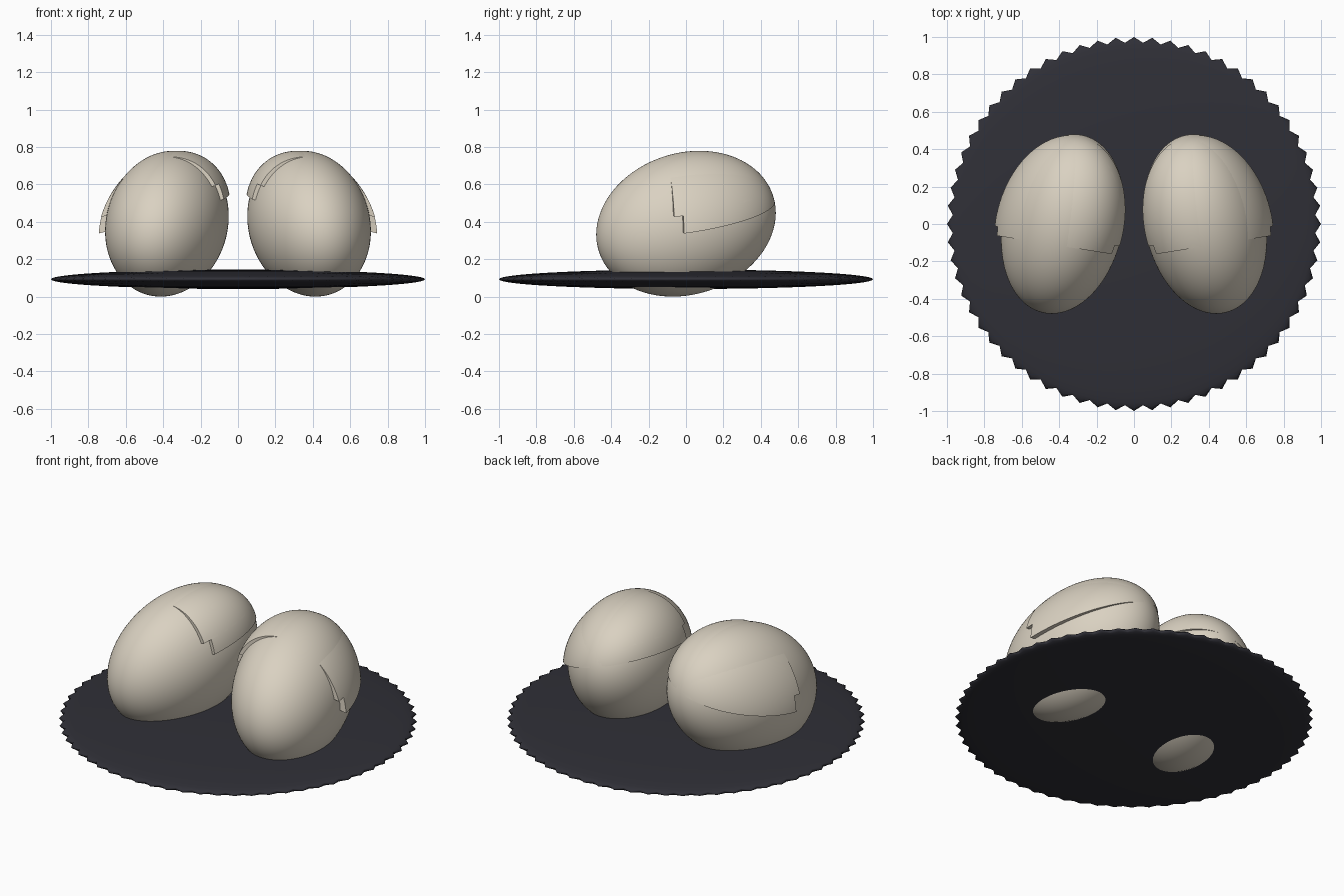
import bpy, bmesh, math
from mathutils import Matrix, Vector

cube = bpy.data.objects.get("Cube")
if cube:
    bpy.data.objects.remove(cube, do_unlink=True)


def material(name, rgb):
    mat = bpy.data.materials.new(name)
    mat.use_nodes = True
    mat.diffuse_color = (*rgb, 1)
    mat.node_tree.nodes["Principled BSDF"].inputs["Base Color"].default_value = (*rgb, 1)
    return mat


def finish(bm, name, mat, angle=30):
    bmesh.ops.recalc_face_normals(bm, faces=bm.faces[:])
    mesh = bpy.data.meshes.new(name)
    bm.to_mesh(mesh)
    bm.free()
    mesh.materials.append(mat)
    obj = bpy.data.objects.new(name, mesh)
    bpy.context.collection.objects.link(obj)
    bpy.ops.object.select_all(action='DESELECT')
    obj.select_set(True)
    bpy.context.view_layer.objects.active = obj
    bpy.ops.object.shade_smooth_by_angle(angle=math.radians(angle))


def ellipsoid(width, lean, height, centre_x):
    """Sphere sheared into a tilted egg with its long axis near y."""
    bm = bmesh.new()
    bmesh.ops.create_uvsphere(bm, u_segments=96, v_segments=64, radius=1)
    shape = Matrix(((width, -0.06, 0), (0, 0.48, 0), (lean, 0.058, height)))
    bm.transform(Matrix.Translation((centre_x, 0, 0.39)) @ shape.to_4x4())
    return bm


def keep_side(bm, point, normal):
    """Cut with a plane, keep the side the normal points to, cap the hole."""
    cut = bmesh.ops.bisect_plane(
        bm, geom=bm.verts[:] + bm.edges[:] + bm.faces[:],
        plane_co=Vector(point), plane_no=Vector(normal), clear_inner=True)
    rim = [e for e in cut["geom_cut"] if isinstance(e, bmesh.types.BMEdge)]
    bmesh.ops.holes_fill(bm, edges=rim)


cream = material("cream", (0.70, 0.64, 0.535))
charcoal = material("charcoal", (0.029, 0.029, 0.038))

# Lens-shaped base with a toothed rim
TEETH = 64
bm = bmesh.new()
bmesh.ops.create_uvsphere(bm, u_segments=2 * TEETH, v_segments=32, radius=1)
for v in bm.verts:
    column = round(math.atan2(v.co.y, v.co.x) / math.pi * TEETH)
    r = v.co.xy.length
    if column % 2 and r > 0.97:
        v.co.x *= 0.97 / r
        v.co.y *= 0.97 / r
    v.co.z = 0.093 + 0.052 * v.co.z
finish(bm, "base_disc", charcoal, 60)

# Two mirrored eggs, each with a raised shell over its upper back
for side, label in ((1, "left"), (-1, "right")):
    mirror = Matrix.Diagonal((side, 1, 1, 1))

    bm = ellipsoid(0.325, -0.03, 0.384, 0.38)
    bm.transform(mirror)
    finish(bm, label + "_egg", cream)

    # The upper part of the shell reaches further forward than its lower band
    for part, raise_z, front_y in (("band", 0, -0.13), ("cover", 0.09, -0.18)):
        bm = ellipsoid(0.35, -0.075, 0.378, 0.394)
        keep_side(bm, (0.74, 0, 0.34 + raise_z), (0.29, -0.1, 1))
        keep_side(bm, (0, front_y, 0.4), (-0.16, 1, 0))
        bm.transform(mirror)
        finish(bm, f"{label}_shell_{part}", cream)
